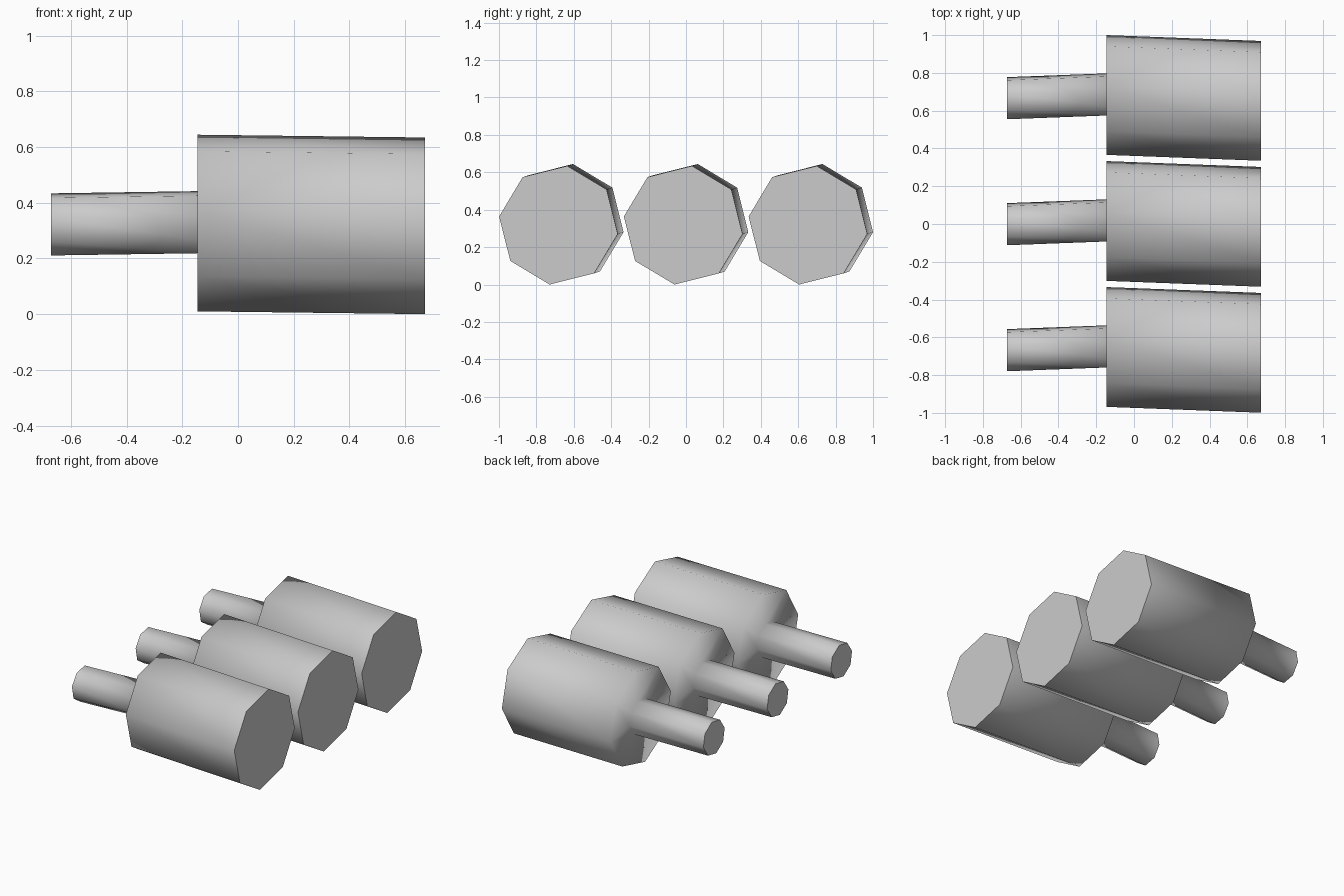
import bpy, bmesh
from math import cos, sin, radians

if "Cube" in bpy.data.objects:
    bpy.data.objects.remove(bpy.data.objects["Cube"])

SIDES = 8
# Cross-sections along x: (x, centre y, centre z, radius, start angle)
SECTIONS = [
    (-0.672, -0.001, 0.322, 0.1138, 78.4),   # shaft end
    (-0.145, 0.019, 0.330, 0.1138, 78.4),    # shaft meets head
    (-0.145, 0.016, 0.327, 0.3205, 81.6),    # head shoulder
    (0.672, -0.015, 0.317, 0.3205, 81.6),    # head front
]


def make_mallet(name, y):
    bm = bmesh.new()
    rings = []
    for x, cy, cz, r, start in SECTIONS:
        angles = [radians(start + i * 360 / SIDES) for i in range(SIDES)]
        rings.append([bm.verts.new((x, cy + r * cos(a), cz + r * sin(a))) for a in angles])

    # Smooth skin: shaft, shoulder, head
    for a, b in zip(rings, rings[1:]):
        for i in range(SIDES):
            j = (i + 1) % SIDES
            bm.faces.new((a[i], a[j], b[j], b[i])).smooth = True

    # Flat end caps with sharp rims
    for ring in (rings[0], rings[-1]):
        cap = bm.faces.new(ring)
        for e in cap.edges:
            e.smooth = False
    bmesh.ops.recalc_face_normals(bm, faces=bm.faces)

    mesh = bpy.data.meshes.new(name)
    bm.to_mesh(mesh)
    bm.free()
    obj = bpy.data.objects.new(name, mesh)
    obj.location.y = y
    bpy.context.collection.objects.link(obj)


# Row of three identical stepped cylinders
for label, y in (("front", -0.667), ("middle", 0.0), ("back", 0.667)):
    make_mallet(label + "_stepped_cylinder", y)
